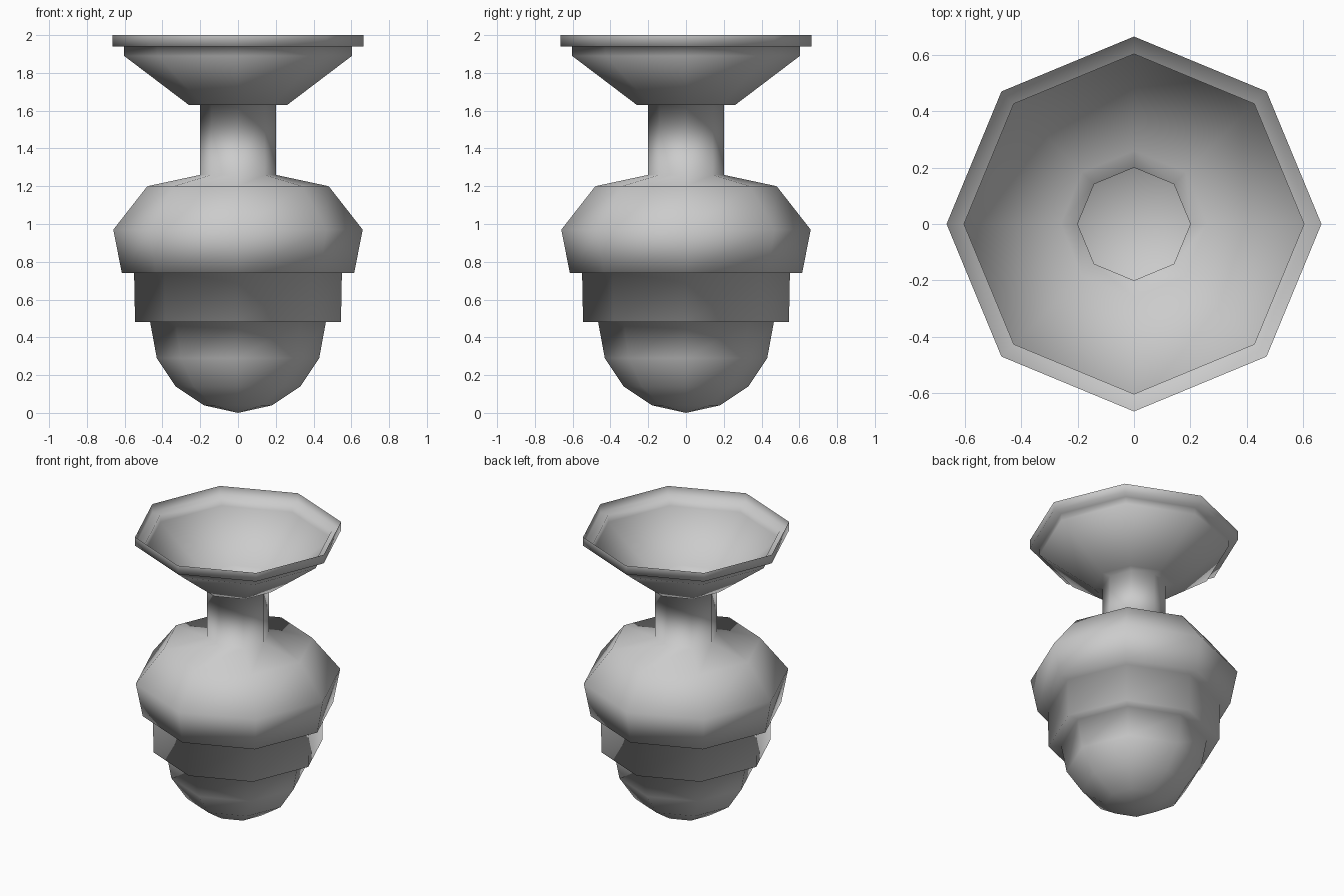
import bpy, bmesh, math

if "Cube" in bpy.data.objects:
    bpy.data.objects.remove(bpy.data.objects["Cube"])

SIDES = 8


def lathe(name, profile):
    """Revolve (radius, height) points into a single eight-sided sheet."""
    bm = bmesh.new()
    rings = []
    for r, z in profile:
        if r == 0:
            rings.append([bm.verts.new((0, 0, z))] * SIDES)
        else:
            rings.append([bm.verts.new((r * math.cos(i * math.tau / SIDES),
                                        r * math.sin(i * math.tau / SIDES), z))
                          for i in range(SIDES)])
    for low, high in zip(rings, rings[1:]):
        for i in range(SIDES):
            j = (i + 1) % SIDES
            corners = [low[i], low[j], high[j], high[i]]
            bm.faces.new(list(dict.fromkeys(corners)))
    for f in bm.faces:
        f.smooth = True
    mesh = bpy.data.meshes.new(name)
    bm.to_mesh(mesh)
    bm.free()
    obj = bpy.data.objects.new(name, mesh)
    bpy.context.collection.objects.link(obj)
    return obj


# Rounded base
dome = [(0, 0.0), (0.18, 0.04), (0.33, 0.14), (0.43, 0.29), (0.465, 0.48)]
# Stepped collar
collar = [(0.545, 0.48), (0.55, 0.74)]
# Bulging shoulder
shoulder = [(0.615, 0.74), (0.66, 0.97), (0.48, 1.20)]
# Narrow open neck
neck = [(0.2, 1.26), (0.2, 1.63)]
# Flared mouth with a raised lip
mouth = [(0.26, 1.63), (0.603, 1.89), (0.603, 1.94), (0.665, 1.94), (0.665, 2.0)]

lathe("vase", dome + collar + shoulder + neck + mouth)
